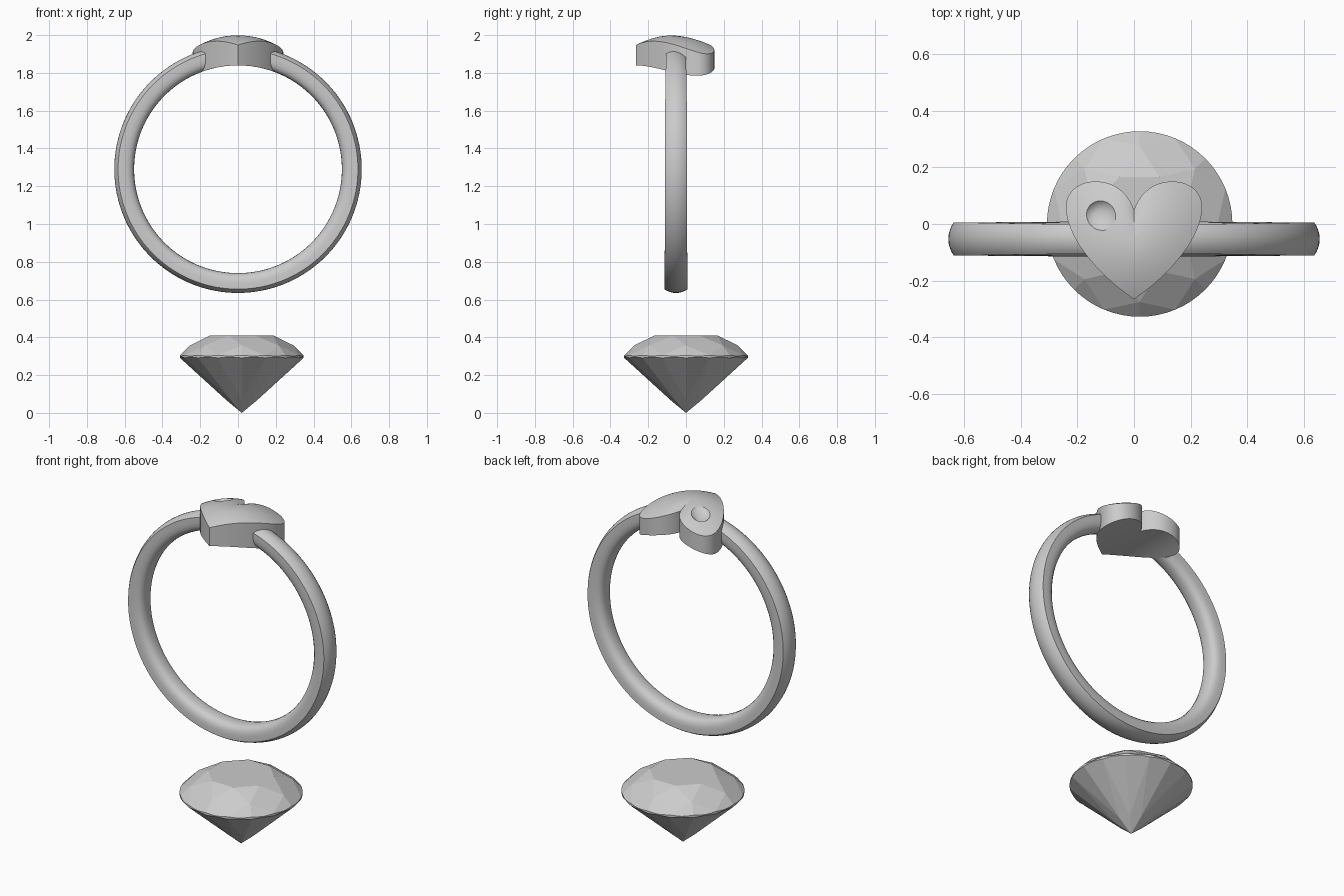
import bpy, bmesh
from math import sin, cos, pi, sqrt, exp, asin
from mathutils import Vector
from mathutils.geometry import interpolate_bezier

if "Cube" in bpy.data.objects:
    bpy.data.objects.remove(bpy.data.objects["Cube"])

RING_Z, RING_Y, R_IN = 1.29, -0.053, 0.55


def finish(name, bm, smooth=None):
    bmesh.ops.recalc_face_normals(bm, faces=bm.faces)
    mesh = bpy.data.meshes.new(name)
    bm.to_mesh(mesh)
    bm.free()
    ob = bpy.data.objects.new(name, mesh)
    bpy.context.collection.objects.link(ob)
    bpy.ops.object.select_all(action='DESELECT')
    bpy.context.view_layer.objects.active = ob
    ob.select_set(True)
    if smooth:
        bpy.ops.object.shade_smooth_by_angle(angle=smooth)
    return ob


def bridge(bm, a, b):
    n = len(a)
    for i in range(n):
        j = (i + 1) % n
        bm.faces.new((a[i], a[j], b[j], b[i]))


# Band: rounded inside, flat flanks, domed outside; open where the heart sits
half = [(0.018, 0.551), (0.036, 0.556), (0.049, 0.568), (0.056, 0.585), (0.0585, 0.605),
        (0.0585, 0.635), (0.045, 0.644), (0.03, 0.650), (0.015, 0.654)]
profile = ([(0, R_IN)] + half + [(0, 0.655)] + [(-y, r) for y, r in reversed(half)])
bm = bmesh.new()
gap = asin(0.13 / 0.6)
N = 128
loops = []
for i in range(N + 1):
    a = pi / 2 + gap + (2 * pi - 2 * gap) * i / N
    w = 0.97 - 0.09 * sin(a) ** 3 + 0.03 * cos(a) ** 2
    loops.append([bm.verts.new((r * cos(a), RING_Y + y * w, RING_Z + r * sin(a)))
                  for y, r in profile])
for a, b in zip(loops, loops[1:]):
    bridge(bm, a, b)
bm.faces.new(loops[0])
bm.faces.new(loops[-1])
finish("ring_band", bm, 0.5)

# Heart: domed top, upright walls, underside following the finger hole
knots = [((0, 0.05), (0.02, 0.11), (0.07, 0.15), (0.135, 0.15)),
         ((0.135, 0.15), (0.2, 0.15), (0.24, 0.11), (0.24, 0.06)),
         ((0.24, 0.06), (0.24, -0.06), (0.1, -0.2), (0, -0.265))]
right = []
for k in knots:
    right += interpolate_bezier(*[Vector((x, y, 0)) for x, y in k], 15)[:-1]
right.append(Vector((0, -0.265, 0)))
outline = [(p.x, p.y) for p in right] + [(-p.x, p.y) for p in reversed(right[1:-1])]


def top_z(x, y):
    t = min(1, max(0, (y + 0.14) / 0.19))
    return 2.0 - (x * x + (y + 0.06) ** 2) / 0.8 - 0.022 * t * t * exp(-abs(x) / 0.035)


def under_z(x, y):
    return RING_Z + sqrt(R_IN ** 2 - x * x)


bm = bmesh.new()
edges = []
for height in (top_z, under_z):
    prev = None
    for s in (1, 0.88, 0.75, 0.6, 0.45, 0.3, 0.15):
        loop = [bm.verts.new((x * s, -0.06 + (y + 0.06) * s,
                              height(x * s, -0.06 + (y + 0.06) * s))) for x, y in outline]
        if prev:
            bridge(bm, prev, loop)
        else:
            edges.append(loop)
        prev = loop
    mid = bm.verts.new((0, -0.06, height(0, -0.06)))
    for i in range(len(prev)):
        bm.faces.new((prev[i], prev[(i + 1) % len(prev)], mid))
bridge(bm, *edges)
heart = finish("heart_setting", bm)

# Conical stone seat drilled into the left lobe
bpy.ops.mesh.primitive_cone_add(vertices=48, radius1=0, radius2=0.1, depth=0.1,
                                location=(-0.13, 0.042, 1.965))
cutter = bpy.context.object
cutter.name = "pit_cutter"
cutter.hide_render = True
bpy.context.view_layer.objects.active = heart
mod = heart.modifiers.new("pit", 'BOOLEAN')
mod.operation = 'DIFFERENCE'
mod.solver = 'EXACT'
mod.object = cutter
bpy.ops.object.modifier_apply(modifier="pit")
bpy.data.objects.remove(cutter)
bpy.ops.object.select_all(action='DESELECT')
heart.select_set(True)
bpy.ops.object.shade_smooth_by_angle(angle=0.5)

# Round brilliant gem with a scalloped girdle
bm = bmesh.new()
CX, RG = 0.02, 0.327


def pt(r, a, z):
    return bm.verts.new((CX + r * cos(a), r * sin(a), z))


A0, STEP = pi / 8, pi / 4
table = [pt(0.18, A0 + k * STEP, 0.41) for k in range(8)]
star = [pt(0.275, A0 + (k + 0.5) * STEP, 0.357) for k in range(8)]
low = [pt(0.08, A0 + (k + 0.5) * STEP, 0.066) for k in range(8)]
culet = bm.verts.new((CX, 0, 0))
upper, lower = [], []
for i in range(64):
    a, dip = A0 + i * pi / 32, sin(pi * i / 4) ** 2
    upper.append(pt(RG, a, 0.305 - 0.0045 * dip))
    lower.append(pt(RG, a, 0.291 + 0.0055 * dip))
bm.faces.new(table)
bridge(bm, upper, lower)
for k in range(8):
    j = (k + 1) % 8
    bm.faces.new((table[k], table[j], star[k]))
    bm.faces.new((table[k], star[k], upper[8 * k], star[k - 1]))
    bm.faces.new((culet, low[k], lower[8 * k], low[k - 1]))
    for s in (8 * k, 8 * k + 4):
        bm.faces.new([star[k]] + [upper[(s + m) % 64] for m in range(5)])
        bm.faces.new([low[k]] + [lower[(s + m) % 64] for m in range(5)])
finish("gem", bm)
